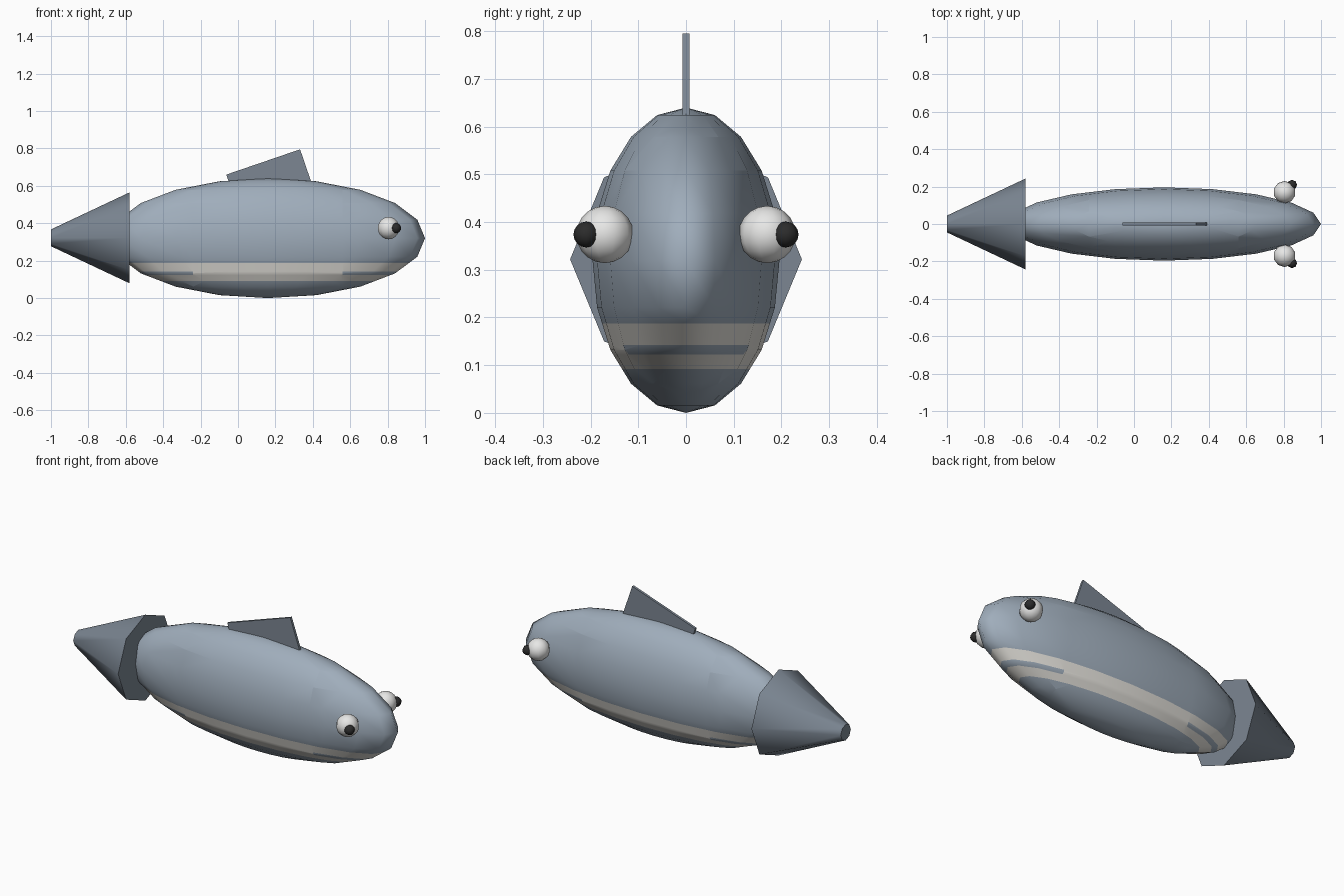
import bpy, bmesh
from math import radians, pi
from mathutils import Vector

if "Cube" in bpy.data.objects:
    bpy.data.objects.remove(bpy.data.objects["Cube"], do_unlink=True)


def material(name, rgb):
    m = bpy.data.materials.new(name)
    m.use_nodes = True
    m.diffuse_color = (*rgb, 1)
    bsdf = next(n for n in m.node_tree.nodes if n.type == "BSDF_PRINCIPLED")
    bsdf.inputs["Base Color"].default_value = (*rgb, 1)
    bsdf.inputs["Roughness"].default_value = 0.7
    return m


BLUE = material("blue grey skin", (0.35, 0.42, 0.50))
SLATE = material("slate fin", (0.20, 0.24, 0.29))
CREAM = material("pale belly", (0.83, 0.81, 0.76))
WHITE = material("eye white", (0.85, 0.85, 0.84))
BLACK = material("pupil black", (0.025, 0.025, 0.025))


def finish(name, mats, angle):
    """Name the active object, apply its transform, colour and shade it."""
    ob = bpy.context.object
    ob.name = ob.data.name = name
    bpy.ops.object.transform_apply(location=True, rotation=True, scale=True)
    for m in mats:
        ob.data.materials.append(m)
    bpy.ops.object.shade_smooth_by_angle(angle=radians(angle))
    return ob


def ball(name, mats, centre, radii, segments, rings):
    bpy.ops.mesh.primitive_uv_sphere_add(segments=segments, ring_count=rings,
                                         radius=1, location=centre)
    bpy.context.object.scale = radii
    return finish(name, mats, 80)


# Body with a pale belly stripe, broken by a thin dark streak at each end
MID = 0.16
body = ball("body", [BLUE, CREAM], (MID, 0, 0.32), (0.84, 0.196, 0.32), 20, 10)
STRIPE, STREAK, STREAK_START = (0.092, 0.187), (0.122, 0.142), 0.4
bm = bmesh.new()
bm.from_mesh(body.data)


def cut(point, normal):
    bmesh.ops.bisect_plane(bm, geom=bm.verts[:] + bm.edges[:] + bm.faces[:],
                           plane_co=Vector(point), plane_no=Vector(normal))


for z in STRIPE + STREAK:
    cut((0, 0, z), (0, 0, 1))
for side in (-1, 1):
    cut((MID + side * STREAK_START, 0, 0), (1, 0, 0))
for f in bm.faces:
    c = f.calc_center_median()
    streak = (STREAK[0] < c.z < STREAK[1]) and abs(c.x - MID) > STREAK_START
    f.material_index = int(STRIPE[0] < c.z < STRIPE[1] and not streak)
bm.to_mesh(body.data)
bm.free()

# Tail: eight-sided tapered cone pointing backward
bpy.ops.mesh.primitive_cone_add(vertices=8, radius1=0.243, radius2=0.045,
                                depth=0.42, location=(-0.79, 0, 0.322),
                                rotation=(0, -pi / 2, 0))
finish("tail", [SLATE], 50)

# Back fin: thin tilted slab sunk into the body
bpy.ops.mesh.primitive_cube_add(size=1, location=(0.167, 0, 0.633),
                                rotation=(0, radians(-18.9), 0))
bpy.context.object.scale = (0.417, 0.014, 0.2)
finish("back_fin", [SLATE], 30)

# Bulging eyes with pupils
for side, label in ((1, "left"), (-1, "right")):
    ball(label + "_eye", [WHITE], (0.805, side * 0.17, 0.374), (0.06,) * 3, 10, 10)
    ball(label + "_pupil", [BLACK], (0.845, side * 0.209, 0.374), (0.027,) * 3, 8, 8)
